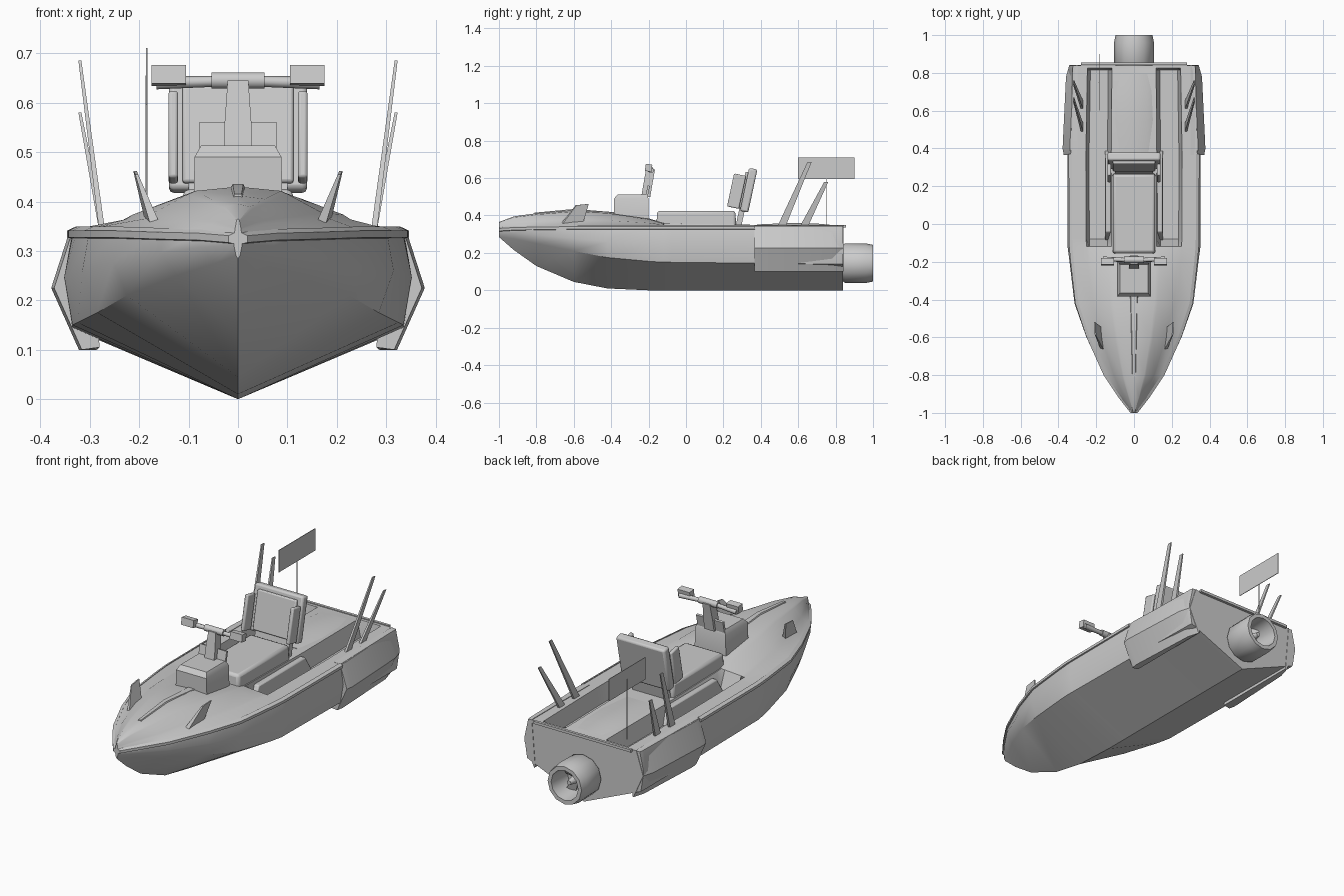
import bpy, bmesh, math
from mathutils import Vector, Matrix

if "Cube" in bpy.data.objects:
    bpy.data.objects.remove(bpy.data.objects["Cube"])


def finish(name, bm, angle=30, bevel=0):
    bmesh.ops.recalc_face_normals(bm, faces=bm.faces)
    me = bpy.data.meshes.new(name)
    bm.to_mesh(me)
    bm.free()
    ob = bpy.data.objects.new(name, me)
    bpy.context.collection.objects.link(ob)
    if bevel:
        m = ob.modifiers.new("bevel", 'BEVEL')
        m.width, m.segments = bevel, 2
    if angle:
        bpy.ops.object.select_all(action='DESELECT')
        ob.select_set(True)
        bpy.context.view_layer.objects.active = ob
        bpy.ops.object.shade_smooth_by_angle(angle=math.radians(angle))
    return ob


def loft(name, rings, angle=30, bevel=0):
    """Skin closed rings of equal length and cap both ends."""
    bm = bmesh.new()
    vs = [[bm.verts.new(p) for p in r] for r in rings]
    n = len(rings[0])
    for a, b in zip(vs, vs[1:]):
        for i in range(n):
            j = (i + 1) % n
            bm.faces.new((a[i], a[j], b[j], b[i]))
    bm.faces.new(vs[0])
    bm.faces.new(vs[-1])
    return finish(name, bm, angle, bevel)


def box(name, center, size, tilt=0, bevel=0, taper=1):
    bm = bmesh.new()
    bmesh.ops.create_cube(bm, size=1)
    for v in bm.verts:
        if v.co.z > 0:
            v.co.x *= taper
            v.co.y *= taper
        v.co = Matrix.Rotation(tilt, 3, 'X') @ (v.co * Vector(size)) + Vector(center)
    return finish(name, bm, 30, bevel)


def tube(name, p0, p1, r0, r1, sides=8):
    p0, p1 = Vector(p0), Vector(p1)
    q = (p1 - p0).to_track_quat('Z', 'Y')
    ring = lambda p, r: [p + q @ Vector((r * math.cos(t), r * math.sin(t), 0))
                         for t in (2 * math.pi * i / sides for i in range(sides))]
    return loft(name, [ring(p0, r0), ring(p1, r1)], 50)


# Hull stations: y, keel z, chine x, chine z, gunwale x, gunwale z, centre z, well depth
stations = [
    (-1.00, .285, .004, .290, .008, .335, .365, 0),
    (-.92, .215, .045, .275, .070, .340, .395, 0),
    (-.80, .130, .125, .250, .150, .342, .412, 0),
    (-.60, .045, .225, .210, .240, .345, .430, 0),
    (-.42, .010, .285, .175, .300, .345, .420, 0),
    (-.20, 0, .325, .155, .325, .345, .385, 0),
    (-.12, 0, .335, .150, .332, .345, .360, 0),
    (-.08, 0, .335, .150, .333, .345, .358, 1),
    (.37, 0, .335, .145, .335, .345, .350, 1),
    (.815, 0, .330, .140, .325, .345, .348, 1),
    (.825, 0, .330, .140, .325, .345, .346, 0),
    (.84, 0, .328, .140, .322, .345, .346, 0),
]


def hull_ring(y, kz, cx, cz, gx, gz, top, well):
    crown = lambda t, f: (gx * t, gz + (top - gz) * f)
    def floor(t, f):
        x, z = crown(t, f)
        return (x, z + (.26 - z) * well)
    half = [(0, kz), (cx, cz), (max(cx, gx) + .05 * gx, (cz + gz) / 2), (gx, gz),
            crown(.76, .25), floor(.71, .38), floor(.42, .82), crown(.36, .9), (0, top)]
    full = half + [(-x, z) for x, z in half[-2:0:-1]]
    return [(x, y, z) for x, z in full]


loft("hull", [hull_ring(*s) for s in stations], 35)

# Rub rail along both gunwales, and side sponsons at the stern
for side, s in (("left", -1), ("right", 1)):
    rail = [[(s * (g[4] + dx), g[0], g[5] + dz) for dx, dz in
             ((-.006, -.022), (.011, -.018), (.011, -.004), (-.006, .004))]
            for g in stations[:9]]
    loft("rub_rail_" + side, rail, 20)
    section = [(.28, .105), (.322, .10), (.378, .225), (.34, .343), (.30, .348)]
    loft("sponson_" + side,
         [[(s * (x - d * (x > .3)), y, z) for x, z in section]
          for y, d in ((.365, .006), (.40, 0), (.78, .018), (.842, .036))], 25)
    # Winglet on the bow deck
    low = [(.158, -.67, .355), (.178, -.66, .355), (.188, -.55, .36), (.168, -.55, .36)]
    high = [(.202, -.59, .455), (.208, -.585, .455), (.212, -.52, .462), (.205, -.52, .462)]
    loft("winglet_" + side, [[(s * x, y, z) for x, y, z in r] for r in (low, high)])
    # Rod holders leaning aft and outward
    for i, (y0, y1, z1) in enumerate(((.51, .66, .685), (.63, .75, .58))):
        loft(f"rod_{side}_{i}",
             [[(s * (x + dx * w), y + dy * w, z) for dx, dy in
               ((-.006, -.022), (.006, -.022), (.006, .022), (-.006, .022))]
              for x, y, z, w in ((.275, y0, .34, 1), (.32, y1, z1, .5))])
    # Backrest wings and handlebar grips
    box("backrest_wing_" + side, (s * .131, .27, .53), (.02, .065, .18), -.21, .006)
    tube("handlebar_" + side, (s * .05, -.19, .643), (s * .165, -.185, .64), .011, .013)
    box("grip_block_" + side, (s * .14, -.2, .655), (.07, .035, .038), -.15)
    # Narrow foot rail beside the pedestal
    box("foot_rail_" + side, (s * .135, .15, .30), (.04, .48, .08), 0, .006, .8)

# Deck spine on the bow and cross bar on the transom
loft("deck_spine", [[(-w, y, z - .01), (w, y, z - .01), (w * .6, y, z + .005), (-w * .6, y, z + .005)]
                    for y, z, w in ((-.81, .41, .012), (-.6, .43, .018), (-.36, .411, .03))])
box("transom_bar", (0, .848, .343), (.56, .014, .014))

# Seats
box("front_seat", (0, .055, .375), (.23, .43, .10), 0, .014, .97)
loft("rear_pad", [[(-.11, y, .27), (.11, y, .27), (.11, y, z - .015),
                   (.07, y, z), (-.07, y, z), (-.11, y, z - .015)]
                  for y, z in ((.38, .352), (.55, .36), (.70, .357), (.825, .345))])
box("backrest", (0, .335, .535), (.28, .045, .235), -.21, .01)
box("backrest_cushion", (0, .308, .535), (.225, .02, .20), -.21, .006)
box("backrest_stem", (0, .295, .41), (.20, .03, .13), -.21)

# Steering console, screen and column
loft("console", [[(x * w, y, z) for x, y in ((-1, yf), (1, yf), (1, yb), (-1, yb))]
                 for z, w, yf, yb in ((.385, .09, -.385, -.20), (.49, .088, -.385, -.20),
                                      (.513, .075, -.365, -.21))], 30)
box("screen", (0, -.205, .53), (.155, .012, .06), -.2)
loft("steering_column", [[(x * w, y + d, z) for x, d in
                          ((-1, -.024), (1, -.024), (1, .024), (-1, .024))]
                         for y, z, w in ((-.215, .50, .028), (-.205, .56, .027), (-.19, .645, .021))])
tube("handlebar_center", (-.054, -.19, .645), (.054, -.19, .645), .017, .017, 10)

# Flag and pole
tube("flag_pole", (-.185, .75, .34), (-.185, .75, .655), .0025, .0025, 5)
box("flag", (-.185, .75, .653), (.003, .30, .115))

# Jet nozzle: a lathed hollow shell with a hub and blades
profile = [(.085, .82), (.105, .85), (.106, .96), (.098, 1.0), (.078, 1.0), (.068, .88)]
N = 12
loft("jet_nozzle", [[(r * math.cos(2 * math.pi * i / N), y, .145 + r * math.sin(2 * math.pi * i / N))
                     for i in range(N)] for r, y in profile], 40)
tube("impeller_hub", (0, .87, .145), (0, .965, .145), .028, .012)
for k in range(4):
    a = k * math.pi / 2 + .4
    u = Vector((math.cos(a), 0, math.sin(a)))
    t = Vector((-math.sin(a), 0, math.cos(a)))
    c = Vector((0, .905, .145))
    loft(f"impeller_blade_{k}",
         [[c + u * r + t * (w * dx) + Vector((0, dy, 0)) for dx, dy in
           ((-1, -.014), (1, .010), (1, .014), (-1, -.010))]
          for r, w in ((.015, .010), (.07, .022))])
